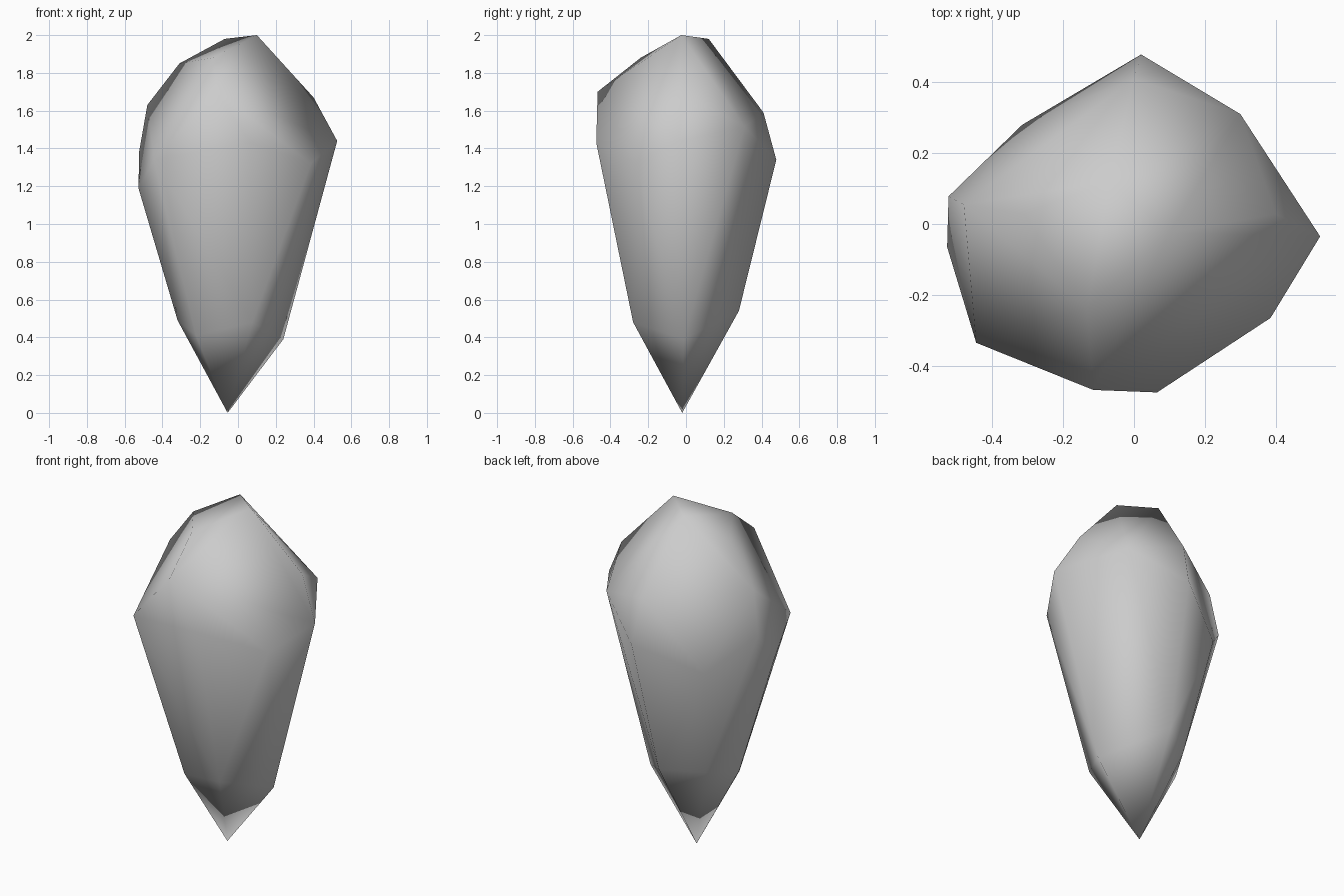
import bpy, bmesh

cube = bpy.data.objects.get("Cube")
if cube:
    bpy.data.objects.remove(cube, do_unlink=True)

# Stone colour
stone = bpy.data.materials.new("stone grey")
stone.use_nodes = True
grey = (0.6, 0.6, 0.6, 1)
stone.diffuse_color = grey
stone.node_tree.nodes["Principled BSDF"].inputs["Base Color"].default_value = grey

# Corner points of the boulder, from the tip upwards
tip = [(-.055, -.02, 0)]
lower = [(.24, -.012, .39), (-.02, .28, .54), (.076, -.28, .48),
         (-.32, -.036, .49), (-.223, -.178, .41), (-.225, .137, .52)]
waist = [(.525, -.035, 1.44), (.385, -.265, 1.32), (.065, -.475, 1.43),
         (-.445, -.335, 1.34), (-.527, -.065, 1.19), (-.523, .078, 1.385),
         (-.315, .28, 1.18), (.02, .478, 1.34), (.3, .31, 1.515)]
shoulder = [(-.115, -.468, 1.7), (-.48, .055, 1.63), (.4, .028, 1.67),
            (0, .41, 1.59)]
crown = [(-.132, -.24, 1.88), (-.31, .028, 1.85), (-.07, .12, 1.98),
         (.1, -.025, 2)]

# Faceted skin wrapped around the corners
bm = bmesh.new()
for point in tip + lower + waist + shoulder + crown:
    bm.verts.new(point)
bmesh.ops.convex_hull(bm, input=bm.verts[:])
bmesh.ops.recalc_face_normals(bm, faces=bm.faces[:])
for face in bm.faces:
    face.smooth = True

mesh = bpy.data.meshes.new("boulder")
bm.to_mesh(mesh)
bm.free()
mesh.materials.append(stone)
boulder = bpy.data.objects.new("boulder", mesh)
bpy.context.collection.objects.link(boulder)
